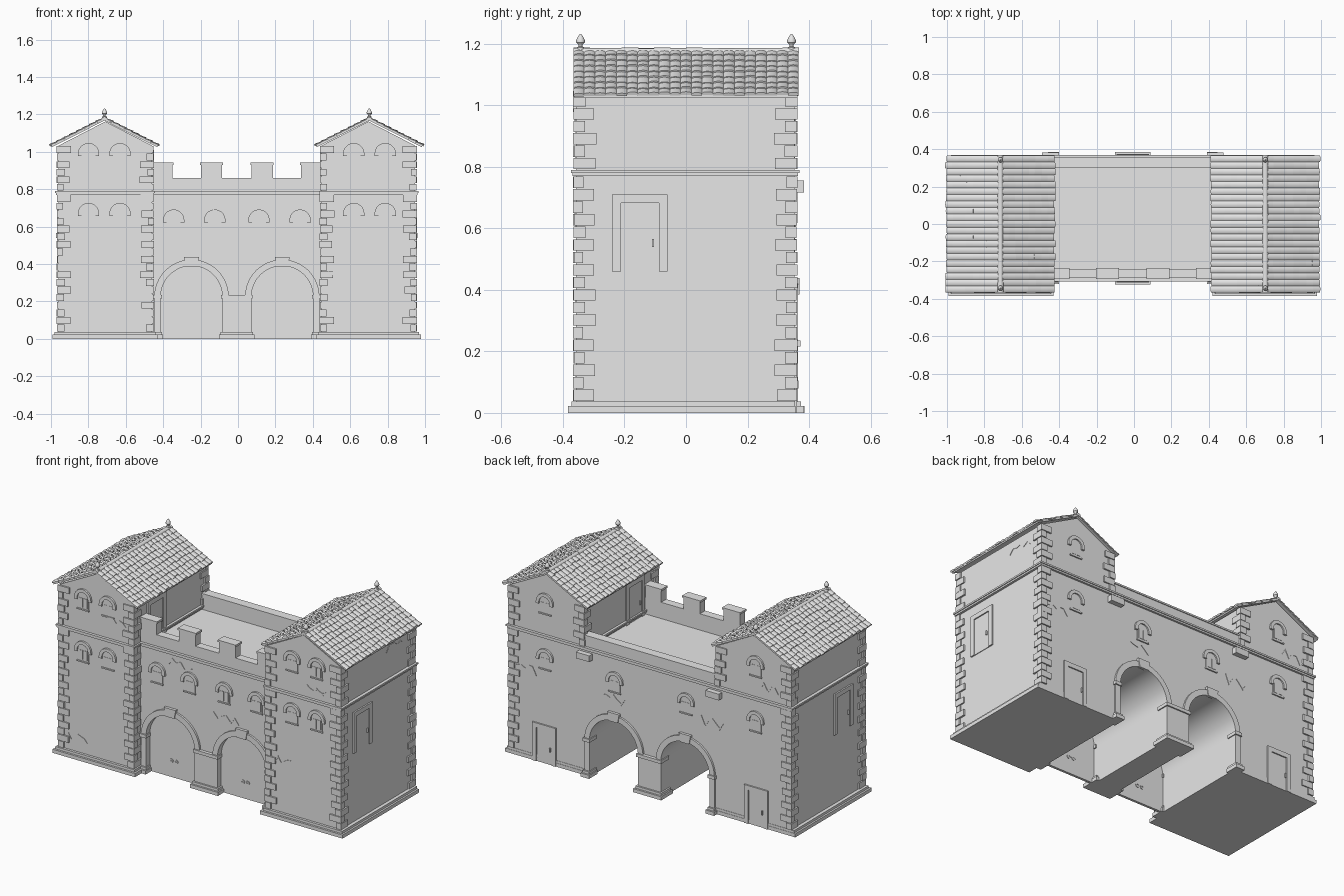
import bpy, bmesh, random
from math import sin, cos, pi, radians, atan2, hypot
from mathutils import Matrix, Vector

random.seed(4)
if "Cube" in bpy.data.objects:
    bpy.data.objects.remove(bpy.data.objects["Cube"], do_unlink=True)

stone = bpy.data.materials.new("pale_grey_stone")
stone.use_nodes = True
stone.diffuse_color = (0.8, 0.8, 0.8, 1)
stone.node_tree.nodes["Principled BSDF"].inputs["Base Color"].default_value = (0.8, 0.8, 0.8, 1)

SHIFT = -0.006
TX, HALF = 0.703, 0.25               # tower centre and half width
FRONT, BACK = -0.357, 0.352          # tower faces
WALL = -0.29                         # gate wall front
AX, AR, SPRING = 0.2425, 0.165, 0.225  # arch centre, radius, springing height
TERRACE, BAND = 0.76, 0.78
SIDES = (-1, 1)
made = []


def prism(bm, pts, y0, y1, M=Matrix()):
    """Extrude an (x, z) outline from y0 to y1."""
    a = [bm.verts.new(M @ Vector((x, y0, z))) for x, z in pts]
    b = [bm.verts.new(M @ Vector((x, y1, z))) for x, z in pts]
    bm.faces.new(a)
    bm.faces.new(b[::-1])
    for i in range(len(a)):
        j = (i + 1) % len(a)
        bm.faces.new((a[j], a[i], b[i], b[j]))


def box(bm, x0, x1, y0, y1, z0, z1, M=Matrix()):
    prism(bm, [(x0, z0), (x1, z0), (x1, z1), (x0, z1)], y0, y1, M)


def arc(cx, cz, r, a0, a1, n):
    return [(cx + r * cos(a0 + (a1 - a0) * i / n), cz + r * sin(a0 + (a1 - a0) * i / n))
            for i in range(n + 1)]


def half_ring(cx, cz, inner, outer, n=16):
    return arc(cx, cz, outer, 0, pi, n) + arc(cx, cz, inner, pi, 0, n)


def facing(x, y, z, deg):
    """Place a part modelled facing -y onto a wall turned by deg."""
    return Matrix.Translation((x, y, z)) @ Matrix.Rotation(radians(deg), 4, 'Z')


def finish(name, bm):
    bmesh.ops.recalc_face_normals(bm, faces=bm.faces)
    me = bpy.data.meshes.new(name)
    bm.to_mesh(me)
    bm.free()
    ob = bpy.data.objects.new(name, me)
    ob.location.x = SHIFT
    me.materials.append(stone)
    bpy.context.collection.objects.link(ob)
    made.append(ob)


# Gate wall with two arched passages
bm = bmesh.new()
outline = [(-0.453, 0), (-0.453, TERRACE), (0.453, TERRACE), (0.453, 0)]
for s in (1, -1):
    outline += [(s * AX + AR, 0)] + arc(s * AX, SPRING, AR, 0, pi, 24) + [(s * AX - AR, 0)]
prism(bm, outline, WALL, BACK)
finish("gate_wall", bm)

# Parapets, merlons and their caps
bm = bmesh.new()
box(bm, -0.453, 0.453, WALL, -0.24, TERRACE, 0.86)
box(bm, -0.453, 0.453, 0.305, BACK, TERRACE, 0.85)
box(bm, -0.453, 0.453, 0.3, BACK + 0.005, 0.85, 0.86)
for s in SIDES:
    for a, b in ((0.079, 0.192), (0.343, 0.45)):
        x0, x1 = sorted((s * a, s * b))
        box(bm, x0, x1, WALL, -0.24, 0.86, 0.93)
        box(bm, x0 - 0.005, x1 + 0.005, WALL - 0.005, -0.235, 0.93, 0.942)
finish("parapets", bm)

# Gate doors with ring pulls
bm = bmesh.new()
for s in SIDES:
    c = s * AX
    prism(bm, [(c - AR, 0), (c + AR, 0)] + arc(c, SPRING, AR, 0, pi, 24), -0.265, -0.25)
    for dx in (-0.016, 0.016):
        for y in (-0.269, -0.25):
            prism(bm, half_ring(c + dx, 0.1, 0.007, 0.013, 8), y, y + 0.004)
            prism(bm, arc(c + dx, 0.1, 0.011, 0, -pi, 8), y, y + 0.004)
finish("gate_doors", bm)

# Arch surrounds, imposts and pier bases on both sides
bm = bmesh.new()
for M in (facing(0, WALL, 0, 0), facing(0, BACK, 0, 180)):
    for s in SIDES:
        c = s * AX
        prism(bm, half_ring(c, SPRING, AR, AR + 0.034, 24), -0.012, 0, M)
        prism(bm, [(c - 0.03, 0.385), (c + 0.03, 0.385), (c + 0.04, 0.438), (c - 0.04, 0.438)],
              -0.017, 0, M)
        x0, x1 = sorted((s * (AX + AR), s * 0.441))
        box(bm, x0, x1, -0.012, 0, 0, SPRING, M)
        box(bm, x0 - 0.006, x1 + 0.006, -0.02, 0.05, 0.215, 0.235, M)
        box(bm, x0 - 0.012, x1 + 0.012, -0.032, 0.05, 0, 0.022, M)
        box(bm, x0 - 0.006, x1 + 0.006, -0.022, 0.05, 0.022, 0.037, M)
    box(bm, -0.0775, 0.0775, -0.012, 0, 0, SPRING, M)
    box(bm, -0.084, 0.084, -0.02, 0.06, 0.215, 0.235, M)
    box(bm, -0.095, 0.095, -0.033, 0.08, 0, 0.022, M)
    box(bm, -0.087, 0.087, -0.022, 0.07, 0.022, 0.037, M)
finish("arch_surrounds", bm)

# Tower bodies with gables, stepped plinths and string courses
walls, plinths, bands = bmesh.new(), bmesh.new(), bmesh.new()
for s in SIDES:
    c = s * TX
    prism(walls, [(c - HALF, 0), (c + HALF, 0), (c + HALF, 1.033), (c, 1.162), (c - HALF, 1.033)],
          FRONT, BACK)
    c += s * 0.002
    box(plinths, c - 0.28, c + 0.28, -0.384, BACK + 0.004, 0, 0.022)
    box(plinths, c - 0.269, c + 0.269, -0.372, BACK + 0.002, 0.022, 0.037)
    for d, z in ((0.012, BAND - 0.01), (0.017, BAND)):
        box(bands, c - HALF - d, c + HALF + d, FRONT - d, BACK + d, z, z + 0.01)
    # drain block under the band
    box(bands, s * 0.44 - 0.045, s * 0.44 + 0.045, BACK, 0.383, 0.717, 0.755)
for d, z in ((0.012, BAND - 0.01), (0.017, BAND)):
    box(bands, -0.453, 0.453, WALL - d, WALL, z, z + 0.01)
    box(bands, -0.453, 0.453, BACK, BACK + d, z, z + 0.01)
finish("tower_walls", walls)
finish("tower_plinths", plinths)
finish("string_courses", bands)


# Corner stones, long and short by turns
def quoins(bm, x, y, sx, sy, z0, z1):
    n = round((z1 - z0) / 0.0405)
    h = (z1 - z0) / n
    for i in range(n):
        lx, ly = (0.062, 0.028) if i % 2 else (0.028, 0.062)
        lx += random.uniform(-0.006, 0.006)
        ly += random.uniform(-0.006, 0.004)
        out = 0.009 + random.uniform(-0.002, 0.002)
        xs = sorted((x - sx * lx, x + sx * out))
        ys = sorted((y - sy * ly, y + sy * out))
        box(bm, *xs, *ys, z0 + i * h + 0.002, z0 + (i + 1) * h - 0.002)


bm = bmesh.new()
for s in SIDES:
    for side in SIDES:
        x = s * TX + side * HALF
        for y, sy in ((FRONT, -1), (BACK, 1)):
            quoins(bm, x, y, side, sy, 0.79, 1.032)
            if side == s or sy < 0:
                quoins(bm, x, y, side, sy, 0.037 if sy < 0 or side == s else BAND, 0.77)
finish("corner_stones", bm)

# Roofs: boarding, overlapping tiles, ridge caps, finials
RX, RUN, DROP, Y0, Y1 = 0.708, 0.283, 0.143, -0.366, 0.366
SLOPE, PITCH = hypot(RUN, DROP), atan2(DROP, RUN)
COLS, ROWS = 21, 8
boards, tiles, ridge, finial = (bmesh.new() for _ in range(4))
width = (Y1 - Y0) / COLS
tile = [(-width / 2, 0), (width / 2, 0)] + [
    (width / 2 * cos(pi * i / 4), 0.006 + 0.005 * sin(pi * i / 4)) for i in range(5)]
for s in SIDES:
    c = s * RX
    prism(boards, [(c - RUN, 1.024), (c, 1.024 + DROP), (c + RUN, 1.024), (c + RUN, 1.033),
                   (c, 1.033 + DROP), (c - RUN, 1.033)], Y0 + 0.003, Y1 - 0.003)
    for side in SIDES:
        down = Vector((side * cos(PITCH), 0, -sin(PITCH)))
        normal = Vector((side * sin(PITCH), 0, cos(PITCH)))
        along = down.cross(normal)
        base = Matrix((along, down, normal)).transposed().to_4x4()
        base.translation = (c, 0, 1.029 + DROP)
        step = SLOPE / ROWS
        for i in range(COLS):
            for j in range(ROWS):
                tilt = radians(5 + random.uniform(-2, 2.5))
                lay = Matrix.Translation((Y0 + (i + 0.5) * width, j * step, 0)) @ Matrix.Rotation(tilt, 4, 'X')
                prism(tiles, tile, 0, step + random.uniform(-0.002, 0.008), base @ lay)
    for i in range(14):
        y = Y0 + i * (Y1 - Y0) / 14
        r = 0.015 + random.uniform(-0.001, 0.002)
        prism(ridge, arc(c, 1.171, r, 0, pi, 8), y, y + 0.054)
    # Turned finials at the gable ends
    for y in (-0.343, 0.343):
        rings = []
        for r, z in ((0.013, 1.175), (0.013, 1.188), (0.006, 1.191), (0.007, 1.197), (0.014, 1.204),
                     (0.014, 1.212), (0.009, 1.222), (0.002, 1.232)):
            rings.append([finial.verts.new((x, y + dy, z)) for x, dy in arc(c, 0, r, 0, 2 * pi, 12)[:-1]])
        for lo, hi in zip(rings, rings[1:]):
            for k in range(12):
                finial.faces.new((lo[k], lo[k - 1], hi[k - 1], hi[k]))
        finial.faces.new(rings[-1])
finish("roof_boards", boards)
finish("roof_tiles", tiles)
finish("ridge_caps", ridge)
finish("finials", finial)


# Arched windows: shutter, rim, hood and sill
def window(bm, M):
    w, top = 0.037, 0.065
    prism(bm, [(-w, 0), (w, 0)] + arc(0, top, w, 0, pi, 10), -0.003, 0, M)
    prism(bm, half_ring(0, top, w, w + 0.02, 10), -0.011, 0, M)
    for s in SIDES:
        a, b = sorted((s * w, s * (w + 0.02)))
        box(bm, a, b, -0.011, 0, top - 0.012, top, M)
        a, b = sorted((s * 0.003, s * 0.028))
        box(bm, a, b, -0.005, 0, 0.008, top, M)
    box(bm, -w - 0.004, w + 0.004, -0.008, 0, -0.008, 0, M)


bm = bmesh.new()
for s in SIDES:
    for x in (0.625, 0.793):
        for z in (0.605, 0.925):
            window(bm, facing(s * x, FRONT, z, 0))
    for x in (0.118, 0.338):
        window(bm, facing(s * x, WALL, 0.57, 0))
    window(bm, facing(s * AX, BACK, 0.565, 180))
    for z in (0.58, 0.92):
        window(bm, facing(s * 0.715, BACK, z, 180))
finish("windows", bm)


# Framed doors: leaf, jambs, lintel, handle
def door(bm, M, h=0.25, w=0.09):
    box(bm, -w + 0.03, w - 0.03, -0.004, 0, 0, h - 0.03, M)
    for s in SIDES:
        a, b = sorted((s * (w - 0.028), s * w))
        box(bm, a, b, -0.009, 0, 0, h - 0.028, M)
    box(bm, -w, w, -0.009, 0, h - 0.028, h, M)
    box(bm, 0.04, 0.046, -0.013, 0, 0.08, 0.105, M)


bm = bmesh.new()
for s in SIDES:
    door(bm, facing(s * (TX + HALF), -0.15, 0.46, s * 90))
    door(bm, facing(s * (TX - HALF), -0.14, TERRACE, -s * 90))
    door(bm, facing(s * 0.72, BACK, 0, 180), 0.235, 0.08)
finish("doors", bm)


# Flaked plaster: thin jagged ribbons
def flake(bm, M, length, height):
    n = 6
    mid = [(length * (i / n - 0.5), random.uniform(-0.5, 0.5) * height) for i in range(n + 1)]
    thick = [0.002] + [random.uniform(0.006, 0.016) for _ in range(n - 1)] + [0.002]
    low = [(x, z - t / 2) for (x, z), t in zip(mid, thick)]
    high = [(x, z + t / 2) for (x, z), t in zip(mid, thick)]
    prism(bm, low + high[::-1], -0.003, 0, M)


bm = bmesh.new()
for x, z in ((0.13, 0.47), (-0.18, 0.71)):
    flake(bm, facing(x, WALL, z, 0), 0.17, 0.06)
for x, z in ((-0.83, 0.12), (0.79, 0.85), (0.55, 0.36), (-0.57, 0.91)):
    flake(bm, facing(x, FRONT, z, 0), 0.13, 0.05)
for x, z in ((0.25, 0.52), (-0.42, 0.55), (0.85, 0.55), (-0.82, 0.86)):
    flake(bm, facing(x, BACK, z, 180), 0.15, 0.06)
flake(bm, facing(TX + HALF, 0.17, 0.97, 90), 0.17, 0.05)
finish("plaster_flakes", bm)

# Smooth the curved parts, keep edges crisp
bpy.ops.object.select_all(action='DESELECT')
for ob in made:
    ob.select_set(True)
bpy.context.view_layer.objects.active = made[0]
bpy.ops.object.shade_smooth_by_angle(angle=radians(35))
